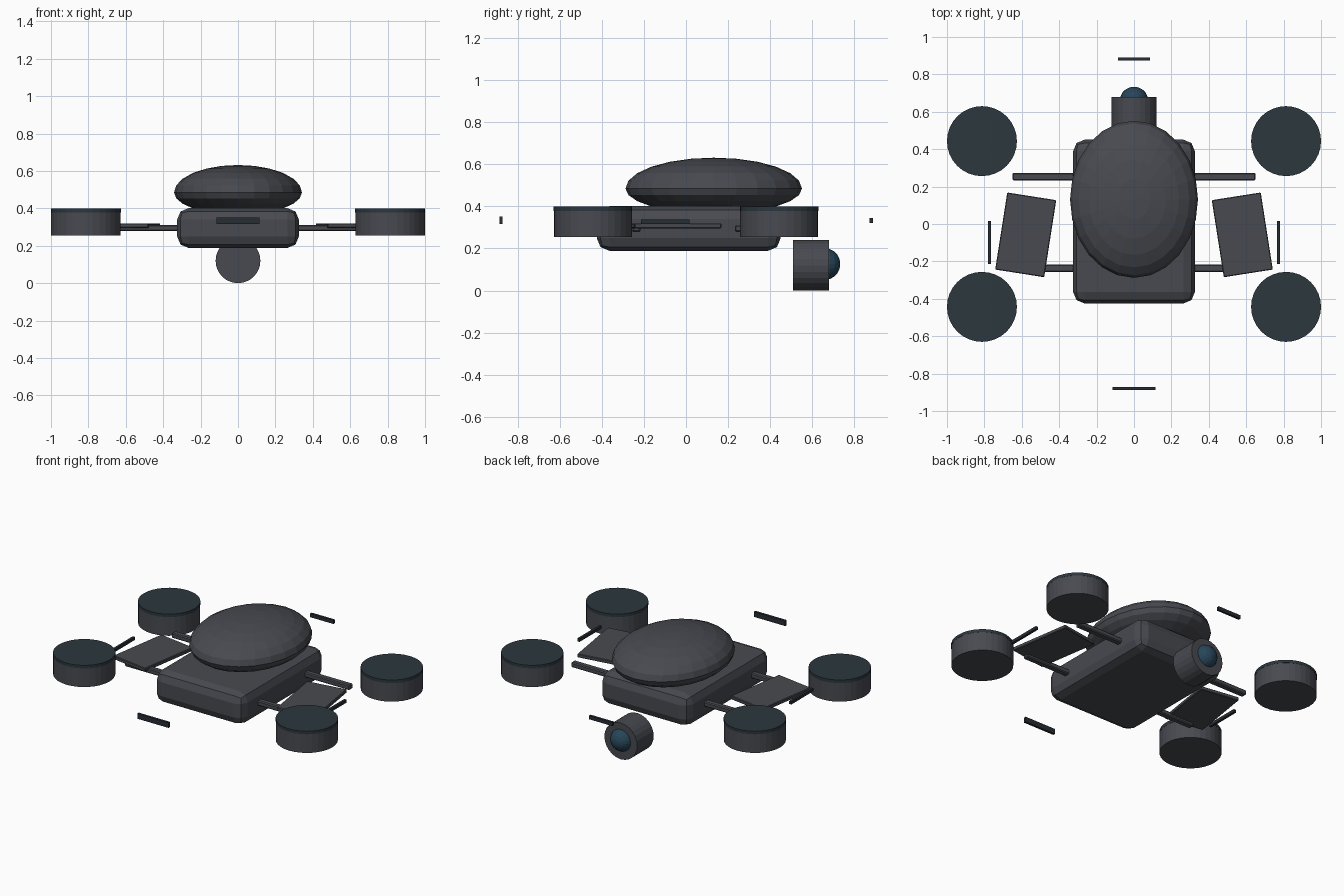
import bpy, bmesh
from math import radians, pi
from mathutils import Matrix

if "Cube" in bpy.data.objects:
    bpy.data.objects.remove(bpy.data.objects["Cube"])


def material(name, rgb):
    m = bpy.data.materials.new(name)
    m.diffuse_color = (*rgb, 1)
    m.use_nodes = True
    m.node_tree.nodes["Principled BSDF"].inputs["Base Color"].default_value = m.diffuse_color
    return m


GREY = material("dark_grey", (0.065, 0.068, 0.08))
DISC = material("disc_slate", (0.025, 0.038, 0.048))
STRIP = material("strip_dark", (0.02, 0.026, 0.034))
GLASS = material("lens_blue", (0.02, 0.06, 0.10))


def finish(name, bm, mat):
    mesh = bpy.data.meshes.new(name)
    bm.to_mesh(mesh)
    bm.free()
    mesh.materials.append(mat)
    ob = bpy.data.objects.new(name, mesh)
    bpy.context.collection.objects.link(ob)
    return ob


def box(name, loc, size, mat=GREY, bevel=0.0, segments=1, turn=0.0):
    bm = bmesh.new()
    bmesh.ops.create_cube(bm, size=1, matrix=Matrix.Diagonal((*size, 1)))
    if bevel:
        bmesh.ops.bevel(bm, geom=bm.edges[:], offset=bevel, segments=segments,
                        profile=0.5, affect='EDGES')
    bm.transform(Matrix.Translation(loc) @ Matrix.Rotation(turn, 4, 'Z'))
    return finish(name, bm, mat)


def cylinder(name, loc, r, depth, mat=GREY, along_y=False, sides=24):
    bm = bmesh.new()
    bmesh.ops.create_cone(bm, cap_ends=True, segments=sides, radius1=r, radius2=r, depth=depth)
    if along_y:
        bm.transform(Matrix.Rotation(pi / 2, 4, 'X'))
    bm.transform(Matrix.Translation(loc))
    return finish(name, bm, mat)


def ellipsoid(name, loc, radii, mat=GREY, low=None, along_y=False, seg=24, rings=12):
    bm = bmesh.new()
    bmesh.ops.create_uvsphere(bm, u_segments=seg, v_segments=rings, radius=1)
    if along_y:
        bm.transform(Matrix.Rotation(pi / 2, 4, 'X'))
    for v in bm.verts:
        rz = low if low and v.co.z < 0 else radii[2]
        v.co = (v.co.x * radii[0], v.co.y * radii[1], v.co.z * rz)
    bm.transform(Matrix.Translation(loc))
    return finish(name, bm, mat)


# Hull and domed shell
box("hull", (0, 0.013, 0.295), (0.65, 0.875, 0.212), bevel=0.06, segments=2)
ellipsoid("dome_shell", (0, 0.132, 0.485), (0.342, 0.42, 0.147), low=0.12)

# Camera pod and lens
cylinder("camera_pod", (0, 0.594, 0.12), 0.12, 0.172, along_y=True)
ellipsoid("camera_lens", (0, 0.665, 0.126), (0.074, 0.069, 0.074), GLASS, along_y=True,
          seg=20, rings=10)

for s, side in ((-1, "left"), (1, "right")):
    for e, end in ((-1, "front"), (1, "back")):
        # Rotor drums with dark discs on top
        cylinder(f"{end}_{side}_rotor_drum", (s * 0.813, e * 0.443, 0.318), 0.186, 0.125, sides=32)
        cylinder(f"{end}_{side}_rotor_disc", (s * 0.813, e * 0.443, 0.389), 0.187, 0.02, DISC, sides=32)
        # Cross arms
        box(f"{end}_{side}_arm", (s * 0.45, 0.008 + e * 0.245, 0.295), (0.40, 0.04, 0.033),
            bevel=0.006)
    # Slanted wing panels and outboard strips
    box(f"{side}_wing_panel", (s * 0.579, -0.058, 0.308), (0.265, 0.417, 0.024),
        bevel=0.004, turn=s * radians(8.9))
    box(f"{side}_strip", (s * 0.773, -0.098, 0.327), (0.016, 0.23, 0.02), STRIP)

# Free end strips
box("front_strip", (0, -0.88, 0.334), (0.228, 0.016, 0.034), STRIP)
box("back_strip", (0, 0.882, 0.334), (0.17, 0.016, 0.024), STRIP)
